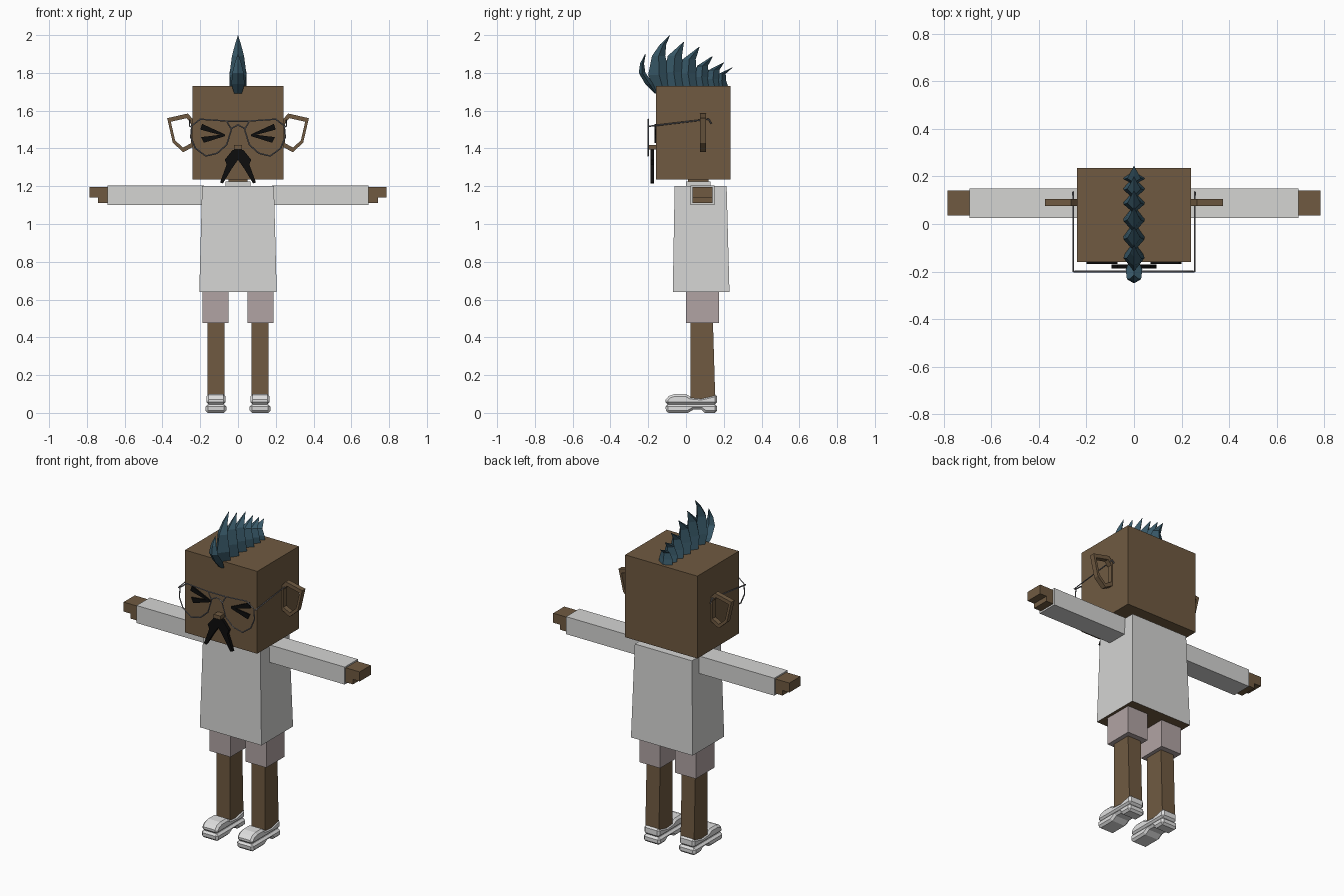
import bpy
import bmesh
from mathutils import Vector

default_cube = bpy.data.objects.get("Cube")
if default_cube:
    bpy.data.objects.remove(default_cube)


def make_material(name, red, green, blue):
    material = bpy.data.materials.new(name)
    material.use_nodes = True
    colour = (red, green, blue, 1)
    material.diffuse_color = colour
    shader = material.node_tree.nodes["Principled BSDF"]
    shader.inputs["Base Color"].default_value = colour
    shader.inputs["Roughness"].default_value = 0.9
    return material


skin = make_material("brown skin", .16, .102, .053)
cloth = make_material("pale grey cloth", .66, .66, .65)
shorts_cloth = make_material("dusty mauve", .44, .37, .37)
shoe_white = make_material("shoe white", .74, .74, .74)
hair = make_material("teal hair", .04, .1, .14)
black = make_material("black", .004, .004, .004)
metal = make_material("grey metal", .2, .2, .22)


def finish(name, mesh_builder, *materials):
    """Turn a bmesh into a flat shaded object with outward normals."""
    bmesh.ops.recalc_face_normals(mesh_builder, faces=mesh_builder.faces)
    mesh = bpy.data.meshes.new(name)
    mesh_builder.to_mesh(mesh)
    mesh_builder.free()
    for material in materials:
        mesh.materials.append(material)
    part = bpy.data.objects.new(name, mesh)
    bpy.context.collection.objects.link(part)
    return part


def loft(name, sections, *materials):
    """Bridge equal-length loops of points and cap both ends."""
    builder = bmesh.new()
    loops = [[builder.verts.new(point) for point in loop] for loop in sections]
    count = len(loops[0])
    for lower, upper in zip(loops, loops[1:]):
        for i in range(count):
            j = (i + 1) % count
            builder.faces.new((lower[i], lower[j], upper[j], upper[i]))
    builder.faces.new(loops[0])
    builder.faces.new(loops[-1])
    return finish(name, builder, *materials)


def rectangle(xs, ys, z):
    return [(xs[0], ys[0], z), (xs[1], ys[0], z), (xs[1], ys[1], z), (xs[0], ys[1], z)]


def block(name, xs, ys, zs, *materials, top_xs=None, top_ys=None):
    """Box that may taper toward the top."""
    return loft(name, [rectangle(xs, ys, zs[0]),
                       rectangle(top_xs or xs, top_ys or ys, zs[1])], *materials)


def front_plate(name, outline, ys, material):
    """Extrude an x-z outline along y."""
    return loft(name, [[(x, y, z) for x, z in outline] for y in ys], material)


def side_plate(name, outline, xs, material):
    """Extrude a y-z outline along x."""
    return loft(name, [[(x, y, z) for y, z in outline] for x in xs], material)


def bevel(part, width):
    modifier = part.modifiers.new("soft corners", "BEVEL")
    modifier.width = width
    modifier.segments = 1
    modifier.limit_method = "ANGLE"
    modifier.angle_limit = 1.2


def wire(name, points, closed=False):
    curve = bpy.data.curves.new(name, "CURVE")
    curve.dimensions = "3D"
    curve.bevel_depth = .004
    curve.bevel_resolution = 0
    spline = curve.splines.new("POLY")
    spline.points.add(len(points) - 1)
    for target, point in zip(spline.points, points):
        target.co = (*point, 1)
    spline.use_cyclic_u = closed
    curve.materials.append(metal)
    part = bpy.data.objects.new(name, curve)
    bpy.context.collection.objects.link(part)


# Head, neck and shirt
block("head", (-.24, .24), (-.16, .235), (1.235, 1.73), skin)
block("neck", (-.05, .05), (.01, .12), (1.18, 1.25), skin)
block("collar", (-.065, .065), (0, .13), (1.19, 1.224), cloth)
shirt = block("shirt", (-.205, .205), (-.07, .23), (.64, 1.2), cloth, skin,
              top_xs=(-.19, .19), top_ys=(-.06, .215))
for face in shirt.data.polygons:
    face.material_index = int(face.normal.z < -.9)

# Outlines shared by both sides
ear_shape = [(.235, 1.55), (.265, 1.585), (.375, 1.56), (.345, 1.43), (.29, 1.38), (.235, 1.41)]
lens_shape = [(.245, 1.52), (.2, 1.555), (.06, 1.545), (.035, 1.5), (.06, 1.42),
              (.11, 1.375), (.17, 1.36), (.225, 1.4), (.25, 1.46)]
moustache_shape = [(0, 1.4), (.03, 1.39), (.07, 1.34), (.06, 1.315), (.095, 1.22),
                   (.08, 1.215), (.035, 1.29), (0, 1.34)]
eye_strokes = [[(.07, 1.475), (.19, 1.53), (.2, 1.5), (.07, 1.465)],
               [(.07, 1.475), (.195, 1.46), (.18, 1.43), (.07, 1.465)]]
sole_shape = [(-.105, 0), (.01, 0), (.04, .018), (.08, .018), (.1, 0),
              (.165, 0), (.165, .045), (-.11, .045)]
upper_shape = [(-.108, .045), (-.108, .07), (-.09, .09), (-.06, .1), (0, .1),
               (.025, .085), (.08, .08), (.165, .1), (.165, .045)]


def ear(name, side):
    """Flat ring: outer and inner loops on two planes."""
    centre = Vector((.295, 1.482))
    builder = bmesh.new()
    rings = []
    for y, scale in ((.075, 1), (.105, 1), (.105, .76), (.075, .76)):
        points = [centre + (Vector(p) - centre) * scale for p in ear_shape]
        rings.append([builder.verts.new((side * p.x, y, p.y)) for p in points])
    count = len(ear_shape)
    for k, ring in enumerate(rings):
        following = rings[(k + 1) % len(rings)]
        for i in range(count):
            j = (i + 1) % count
            builder.faces.new((ring[i], ring[j], following[j], following[i]))
    finish(name, builder, skin)


for side, label in ((1, "left"), (-1, "right")):
    def span(near, far):
        return (side * near, side * far)

    def mirrored(outline):
        return [(side * x, z) for x, z in outline]

    # Arm and hand
    block(label + "_sleeve", span(.18, .692), (.025, .15), (1.1, 1.205), cloth)
    block(label + "_hand", span(.69, .785), (.035, .14), (1.14, 1.197), skin)
    block(label + "_fingers", span(.69, .74), (.035, .14), (1.11, 1.14), skin)
    # Leg, shorts and shoe
    block(label + "_shorts", span(.05, .188), (0, .175), (.475, .66), shorts_cloth)
    block(label + "_leg", span(.072, .162), (.025, .155), (.07, .5), skin,
          top_ys=(.025, .142))
    bevel(side_plate(label + "_sole", sole_shape, span(.062, .172), shoe_white), .012)
    bevel(side_plate(label + "_shoe_upper", upper_shape, span(.066, .168), shoe_white), .012)
    # Face
    ear(label + "_ear", side)
    for number, stroke in enumerate(eye_strokes):
        front_plate(f"{label}_eye_stroke_{number}", mirrored(stroke), (-.168, -.159), black)
    front_plate(label + "_moustache", mirrored(moustache_shape), (-.188, -.17), black)
    # Spectacles
    wire(label + "_lens_rim", [(x, -.2, z) for x, z in mirrored(lens_shape)], True)
    wire(label + "_temple", [(side * .245, -.2, 1.515), (side * .256, -.2, 1.517),
                             (side * .256, .12, 1.555), (side * .256, .135, 1.53)])

block("nose", (-.022, .022), (-.2, -.155), (1.395, 1.418), skin)
wire("upper_bridge", [(-.06, -.2, 1.545), (.06, -.2, 1.545)])
wire("lower_bridge", [(-.037, -.2, 1.505), (0, -.2, 1.525), (.037, -.2, 1.505)])


def spike(name, rows, tip):
    """Curved diamond-section spike; rows hold front y, back y, z, half width."""
    sections = []
    for front, back, z, half in rows:
        middle = (front + back) / 2
        sections.append([(0, front, z), (half, middle, z), (0, back, z), (-half, middle, z)])
    y, z = tip
    sections.append([(0, y - .002, z), (.001, y, z), (0, y + .002, z), (-.001, y, z)])
    loft(name, sections, hair)


# Mohawk: two leaning front spikes, then a shrinking row
spike("mohawk_fringe", [(-.165, -.152, 1.69, .02), (-.215, -.17, 1.74, .035),
                        (-.25, -.215, 1.8, .03), (-.243, -.222, 1.85, .018)], (-.215, 1.9))
spike("mohawk_crest", [(-.165, -.07, 1.7, .035), (-.2, -.085, 1.79, .045),
                       (-.18, -.11, 1.89, .032), (-.138, -.105, 1.95, .016)], (-.087, 1.998))
row = [(-.115, .01, -.013, 1.963), (-.035, .08, .07, 1.937), (.045, .14, .14, 1.888),
       (.105, .2, .2, 1.855), (.165, .225, .245, 1.828)]
for number, (front, back, tip_y, tip_z) in enumerate(row):
    height = tip_z - 1.72
    depth = back - front
    spike(f"mohawk_spike_{number}",
          [(front, back, 1.72, .045),
           (front, back - depth * .2, 1.72 + height * .35, .044),
           (front + depth * .15, back - depth * .25, 1.72 + height * .7, .028)],
          (tip_y, tip_z))
